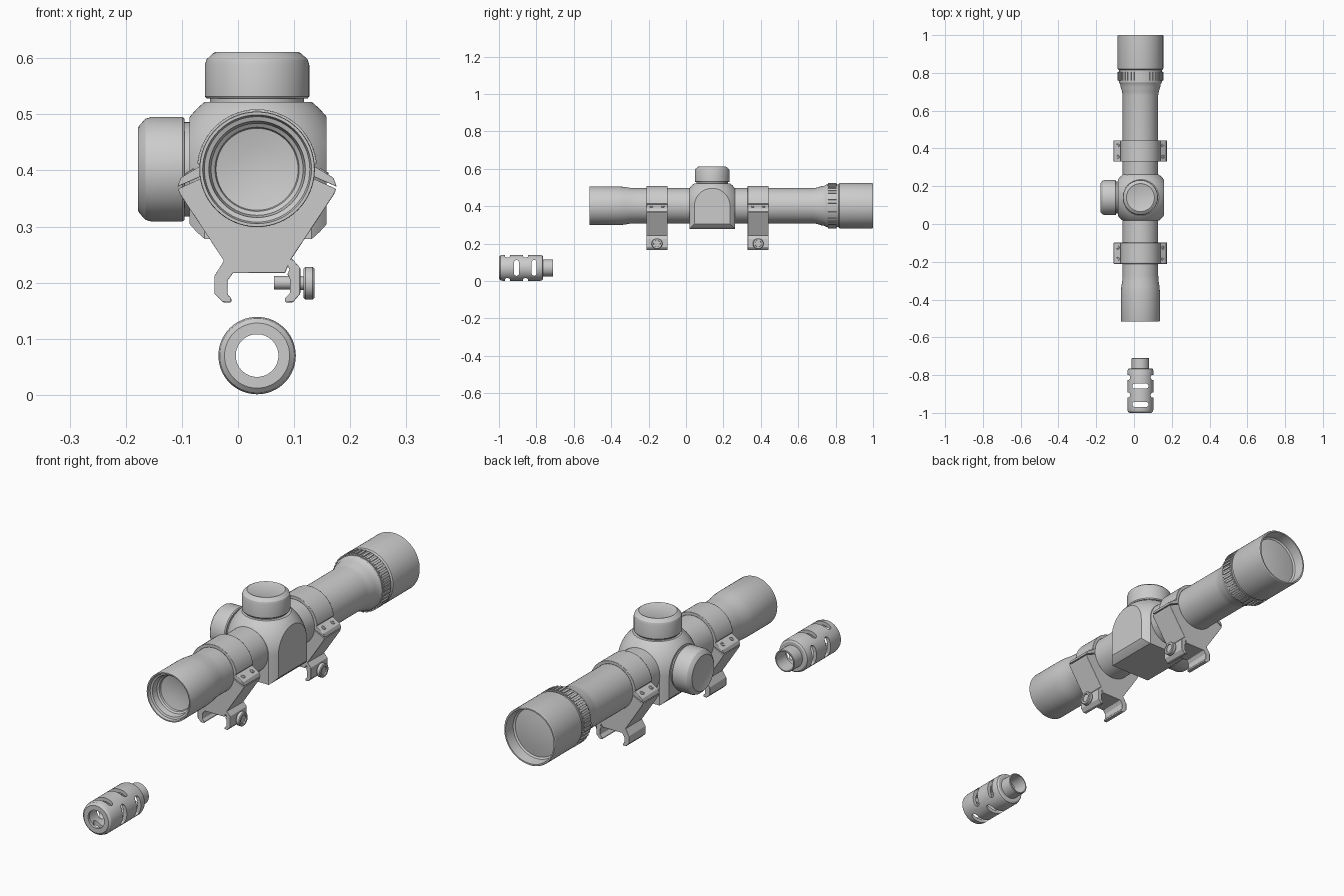
import bpy, bmesh
from math import sin, cos, pi, radians
from mathutils import Matrix, Vector

if "Cube" in bpy.data.objects:
    bpy.data.objects.remove(bpy.data.objects["Cube"])

CX, CZ = 0.034, 0.402          # optical axis
RX, RY, RZ = (lambda d, a=a: Matrix.Rotation(radians(d), 4, a) for a in "XYZ")
TO_Y, TO_X, TO_NX = RX(-90), RY(90), RY(-90)


def make(name, bm, mat):
    bmesh.ops.remove_doubles(bm, verts=bm.verts, dist=1e-6)
    bmesh.ops.recalc_face_normals(bm, faces=bm.faces)
    bm.transform(mat)
    me = bpy.data.meshes.new(name)
    bm.to_mesh(me)
    bm.free()
    ob = bpy.data.objects.new(name, me)
    bpy.context.collection.objects.link(ob)
    return ob


def lathe(name, prof, loc=(0, 0, 0), rot=Matrix(), n=64, closed=False):
    """Revolve (radius, height) points about z, then rotate and place."""
    bm = bmesh.new()
    rings = [[bm.verts.new((r * cos(2 * pi * i / n), r * sin(2 * pi * i / n), h)) for i in range(n)]
             if r > 0 else [bm.verts.new((0, 0, h))] * n for r, h in prof]
    for a, b in zip(rings, rings[1:] + (rings[:1] if closed else [])):
        for i in range(n):
            j = (i + 1) % n
            vs = list(dict.fromkeys((a[i], a[j], b[j], b[i])))
            if len(vs) > 2:
                bm.faces.new(vs)
    return make(name, bm, Matrix.Translation(loc) @ rot)


def prism(name, pts, y0, y1, mat=Matrix(), bevel=0.0):
    """Extrude an x-z outline along y."""
    bm = bmesh.new()
    f = bm.faces.new([bm.verts.new((x, y0, z)) for x, z in pts])
    ext = bmesh.ops.extrude_face_region(bm, geom=[f])["geom"]
    bmesh.ops.translate(bm, vec=(0, y1 - y0, 0), verts=[v for v in ext if isinstance(v, bmesh.types.BMVert)])
    ob = make(name, bm, mat)
    if bevel:
        m = ob.modifiers.new("bevel", "BEVEL")
        m.width, m.segments, m.angle_limit = bevel, 2, radians(30)
    return ob


def boolean(ob, cutters, op):
    bpy.context.view_layer.objects.active = ob
    for c in cutters:
        m = ob.modifiers.new("cut", "BOOLEAN")
        m.operation, m.object, m.solver = op, c, "EXACT"
        bpy.ops.object.modifier_apply(modifier=m.name)
        bpy.data.objects.remove(c)


def arc(r, a0, a1, n=24):
    return [(r * cos(radians(a0 + (a1 - a0) * i / n)), r * sin(radians(a0 + (a1 - a0) * i / n))) for i in range(n + 1)]


# Scope tube, both recessed ends
lathe("scope_tube", [
    (0, -.452), (.04, -.455), (.073, -.462), (.075, -.47), (.082, -.475), (.086, -.50), (.094, -.503), (.097, -.515),
    (.102, -.515), (.103, -.512), (.103, -.36), (.101, -.33), (.096, -.30), (.094, -.27),
    (.094, .68), (.097, .70), (.105, .725), (.107, .74), (.114, .75), (.114, .815), (.120, .82), (.121, .825),
    (.121, .997), (.119, 1.0), (.113, 1.0), (.109, .955), (.102, .95), (.06, .956), (0, .96)],
    (CX, 0, CZ), TO_Y)

# Knurled focus ring
lathe("focus_ring", [(.110, .757), (.117, .757), (.117, .808), (.110, .808)], (CX, 0, CZ), TO_Y, closed=True)
bm = bmesh.new()
for k in range(40):
    m = RY(k * 9) @ Matrix.Translation((0, .7825, .117)) @ Matrix.Diagonal((.010, .045, .009, 1))
    bmesh.ops.create_cube(bm, size=1, matrix=m)
make("focus_ring_ridges", bm, Matrix.Translation((CX, 0, CZ)))

# Central turret housing: a cube trimmed by a dome and a cylinder
BY, H, R = .14, .122, .155
bx = .036
housing = prism("turret_housing", [(-H, -H), (H, -H), (H, H), (-H, H)], -H, H, Matrix.Translation((bx, BY, .40)))
dome = lathe("dome_cutter", [(0, R)] + [(R * sin(i * pi / 32), R * cos(i * pi / 32)) for i in range(1, 17)]
             + [(R, -.2), (0, -.2)], (bx, BY, .40))
barrel = lathe("barrel_cutter", [(0, -.2), (R, -.2), (R, .2), (0, .2)], (bx, BY, .40), TO_Y)
boolean(housing, [dome, barrel], "INTERSECT")

# Adjustment knobs, top and left
knob = [(0, -.02), (.084, -.02), (.084, .006), (.090, .006), (.093, .010), (.093, .066),
        (.090, .076), (.078, .087), (.074, .089), (.070, .087), (0, .087)]
lathe("top_knob", knob, (CX, BY, .522))
lathe("side_knob", knob, (-.089, BY, CZ), TO_NX)

# Mounts: outlines are relative to the optical axis in x, and to the ground in z
wedge = [(-.141, .367), (-.137, .357), (-.059, .239), (-.076, .212), (-.076, .180), (-.061, .165), (-.046, .165),
         (-.046, .172), (-.053, .180), (-.053, .203), (-.043, .217), (.050, .217), (.059, .239), (.137, .357),
         (.141, .367)]
cradle = wedge + [(x, z + CZ) for x, z in arc(.0935, -8, -172)]
ear = [(.142, .371), (.136, .387), (.101, .408)]
cap = (ear + [(x, z + CZ) for x, z in arc(.107, 6, 174)] + [(-x, z) for x, z in ear[::-1]]
       + [(x, z + CZ) for x, z in arc(.0935, 186, -6)])
jaw = [(.046, .242), (.063, .242), (.077, .226), (.077, .180), (.064, .165), (.050, .165), (.050, .172),
       (.059, .182), (.059, .205), (.054, .215), (.058, .224)]
screw = [(0, -.012), (.009, -.012), (.009, .002), (.008, .003), (.005, .003), (.005, -.003), (0, -.003)]
clamp = [(0, .004), (.012, .004), (.012, .010), (.026, .010), (.029, .013), (.029, .026), (.026, .029),
         (.018, .029), (.017, .024), (0, .024)]
for tag, my in (("front", -.155), ("rear", .386)):
    place = Matrix.Translation((CX, my, 0))
    prism(tag + "_mount_cradle", cradle, -.056, .056, place, .0015)
    prism(tag + "_mount_cap", cap, -.056, .056, place, .0015)
    prism(tag + "_mount_jaw", jaw, -.056, .056, place, .0015)
    lathe(tag + "_clamp_knob", clamp, (CX + .073, my, .199), TO_X, 32)
    lathe(tag + "_clamp_stud", [(0, -.02), (.012, -.02), (.012, .03), (0, .03)],
          (CX + .05, my, .2), TO_X, 24)
    for s in (-1, 1):
        for dy in (-.03, .03):
            lathe(tag + "_ear_screw", screw, (CX + s * .119, my + dy, .397), RY(s * 30), 20)

# Muzzle brake with staggered through slots
BZ = .07
brake = lathe("muzzle_brake", [
    (.038, -1), (.058, -1), (.066, -.993), (.069, -.982), (.069, -.778), (.066, -.768), (.060, -.764), (.046, -.764),
    (.046, -.712), (.044, -.71), (.040, -.71), (.039, -.775), (.054, -.785), (.054, -.985), (.038, -.988)],
    (CX, 0, BZ), TO_Y, closed=True)
w, L = .0135, .029
capsule = [(x, z + L) for x, z in arc(w, 0, 180, 10)] + [(x, z - L) for x, z in arc(w, 180, 360, 10)]
cuts = []
for y, turn in ((-.906, 0), (-.812, 0), (-.955, 90), (-.858, 90)):
    cuts.append(prism("slot_cutter", capsule, -.12, .12, Matrix.Translation((CX, y, BZ)) @ RY(turn) @ RZ(90)))
boolean(brake, cuts, "DIFFERENCE")

# Smooth shading with sharp edges kept
bpy.ops.object.select_all(action="SELECT")
bpy.context.view_layer.objects.active = brake
bpy.ops.object.shade_smooth_by_angle(angle=radians(30))
